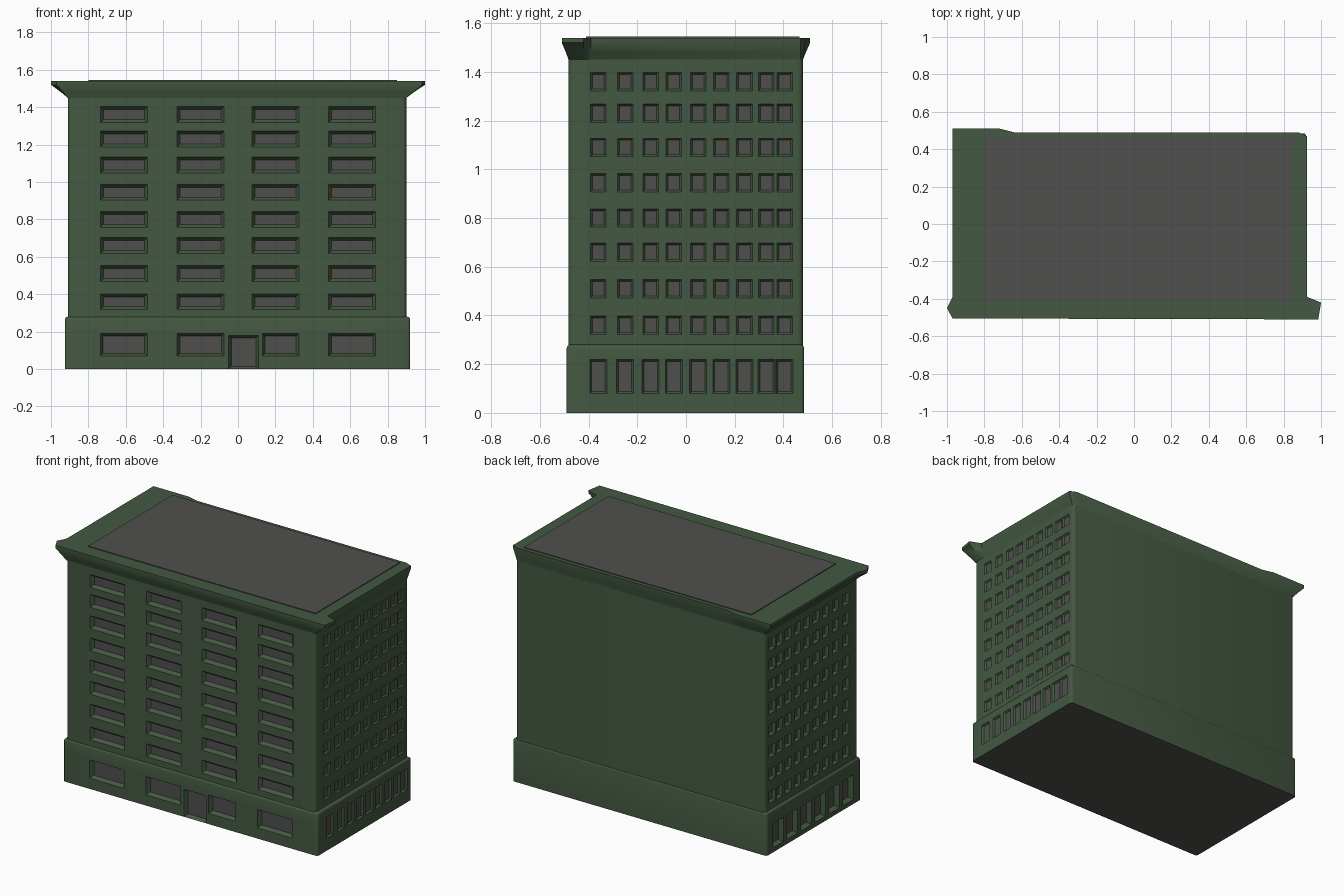
import bpy, bmesh
from mathutils import Vector

if "Cube" in bpy.data.objects:
    bpy.data.objects.remove(bpy.data.objects["Cube"])


def material(name, rgb):
    m = bpy.data.materials.new(name)
    m.diffuse_color = (*rgb, 1)
    m.use_nodes = True
    m.node_tree.nodes["Principled BSDF"].inputs["Base Color"].default_value = m.diffuse_color
    return m


MATS = [material("green wall", (0.058, 0.099, 0.054)),
        material("window grey", (0.078, 0.078, 0.076)),
        material("roof grey", (0.079, 0.079, 0.075))]
FRONT, LEFT, RIGHT = Vector((0, -1, 0)), Vector((-1, 0, 0)), Vector((1, 0, 0))


def finish(bm, name):
    me = bpy.data.meshes.new(name)
    bm.to_mesh(me)
    bm.free()
    ob = bpy.data.objects.new(name, me)
    bpy.context.collection.objects.link(ob)
    for m in MATS:
        me.materials.append(m)
    return ob


def box(x0, x1, y0, y1, z0, z1):
    bm = bmesh.new()
    bmesh.ops.create_cube(bm, size=1)
    for v in bm.verts:
        v.co = Vector((x1 if v.co.x > 0 else x0, y1 if v.co.y > 0 else y0,
                       z1 if v.co.z > 0 else z0))
    return bm


def soften(bm, offset, top=False):
    """Round the upright corners, and the top edges if asked."""
    zmax = max(v.co.z for v in bm.verts)
    edges = [e for e in bm.edges
             if abs(e.verts[0].co.z - e.verts[1].co.z) > 0.01
             or (top and min(v.co.z for v in e.verts) > zmax - 0.001)]
    bmesh.ops.bevel(bm, geom=edges, offset=offset, segments=3, profile=0.5,
                    affect='EDGES')
    bm.normal_update()


def recess(bm, side, cells, thick, depth):
    """Cut cells (u0, u1, z0, z1) into one side and sink them as windows."""
    u = 0 if side.y else 1
    lines = {(u, c) for cell in cells for c in cell[:2]}
    lines |= {(2, c) for cell in cells for c in cell[2:] if c > 0}
    for axis, value in sorted(lines):
        co, no = Vector((0, 0, 0)), Vector((0, 0, 0))
        co[axis], no[axis] = value, 1
        faces = [f for f in bm.faces if f.normal.dot(side) > 0.99]
        geom = faces + list({e for f in faces for e in f.edges}) \
            + list({v for f in faces for v in f.verts})
        bmesh.ops.bisect_plane(bm, geom=geom, plane_co=co, plane_no=no, dist=1e-5)
        bm.normal_update()
    groups = []
    wall = [(f, f.calc_center_median()) for f in bm.faces
            if f.normal.dot(side) > 0.99]
    for u0, u1, z0, z1 in cells:
        groups.append([f for f, c in wall if u0 < c[u] < u1 and z0 < c.z < z1])
    for g in groups:
        if g:
            bmesh.ops.inset_region(bm, faces=g, thickness=thick, depth=-depth,
                                   use_even_offset=True)
            for f in g:
                f.material_index = 1


def grid(us, w, zs, h):
    return [(a - w / 2, a + w / 2, z - h / 2, z + h / 2) for a in us for z in zs]


ROWS = [1.36, 1.23, 1.09, 0.945, 0.80, 0.66, 0.51, 0.36]
FRONT_COLS = [-0.61, -0.20, 0.20, 0.61]
SIDE_COLS = [-0.36, -0.25, -0.145, -0.05, 0.05, 0.145, 0.24, 0.33, 0.405]

# Upper storeys
bm = box(-0.91, 0.90, -0.482, 0.48, 0.27, 1.46)
soften(bm, 0.02)
recess(bm, FRONT, grid(FRONT_COLS, 0.25, ROWS, 0.085), 0.016, 0.022)
recess(bm, RIGHT, grid(SIDE_COLS, 0.064, ROWS, 0.075), 0.008, 0.01)
recess(bm, LEFT, grid(SIDE_COLS, 0.064, ROWS, 0.075), 0.008, 0.02)
finish(bm, "upper_storeys")

# Ground floor: front windows and door, side windows, arcade on the left
bm = box(-0.925, 0.92, -0.49, 0.485, 0, 0.28)
soften(bm, 0.015, top=True)
door = [(-0.05, 0.11, 0, 0.18)]
recess(bm, FRONT, grid(FRONT_COLS, 0.25, [0.13], 0.12)[0:2] + door
       + [(0.13, 0.325, 0.07, 0.19), (0.485, 0.735, 0.07, 0.19)], 0.014, 0.025)
recess(bm, RIGHT, grid(SIDE_COLS, 0.07, [0.15], 0.14), 0.008, 0.012)
recess(bm, LEFT, grid([-0.36 + 0.145 * i for i in range(6)], 0.11, [0.11], 0.16),
       0.012, 0.03)
for f in bm.faces:
    if f.normal.z < -0.9 and f.calc_center_median().z < 0.001:
        f.material_index = 2
finish(bm, "ground_floor")

# Cornice: wall outline flaring out to the eaves outline
EAVES = [(-0.97, 0.51), (-0.72, 0.51), (-0.64, 0.49), (0.88, 0.49), (0.925, 0.47),
         (0.925, -0.39), (1.0, -0.42), (0.985, -0.51), (-0.97, -0.505),
         (-1.0, -0.45), (-0.97, -0.39)]
bm = bmesh.new()


def clamp(x, y):
    return max(-0.91, min(0.90, x)), max(-0.482, min(0.48, y))


rings = []
for t, z in ((0, 1.45), (0.4, 1.48), (1, 1.52), (1, 1.54)):
    ring = []
    for x, y in EAVES:
        cx, cy = clamp(x, y)
        ring.append(bm.verts.new((cx + (x - cx) * t, cy + (y - cy) * t, z)))
    rings.append(ring)
n = len(EAVES)
for a, b in zip(rings, rings[1:]):
    for i in range(n):
        bm.faces.new((a[i], a[(i + 1) % n], b[(i + 1) % n], b[i]))
bm.faces.new(rings[-1])
bm.faces.new(rings[0])
bmesh.ops.recalc_face_normals(bm, faces=bm.faces)
finish(bm, "cornice")

# Flat roof covering
bm = box(-0.80, 0.85, -0.41, 0.465, 1.537, 1.545)
for f in bm.faces:
    f.material_index = 2
finish(bm, "roof_covering")

# Smooth only the rounded corners
for ob in bpy.context.collection.objects:
    ob.select_set(True)
    bpy.context.view_layer.objects.active = ob
bpy.ops.object.shade_smooth_by_angle(angle=0.6)
